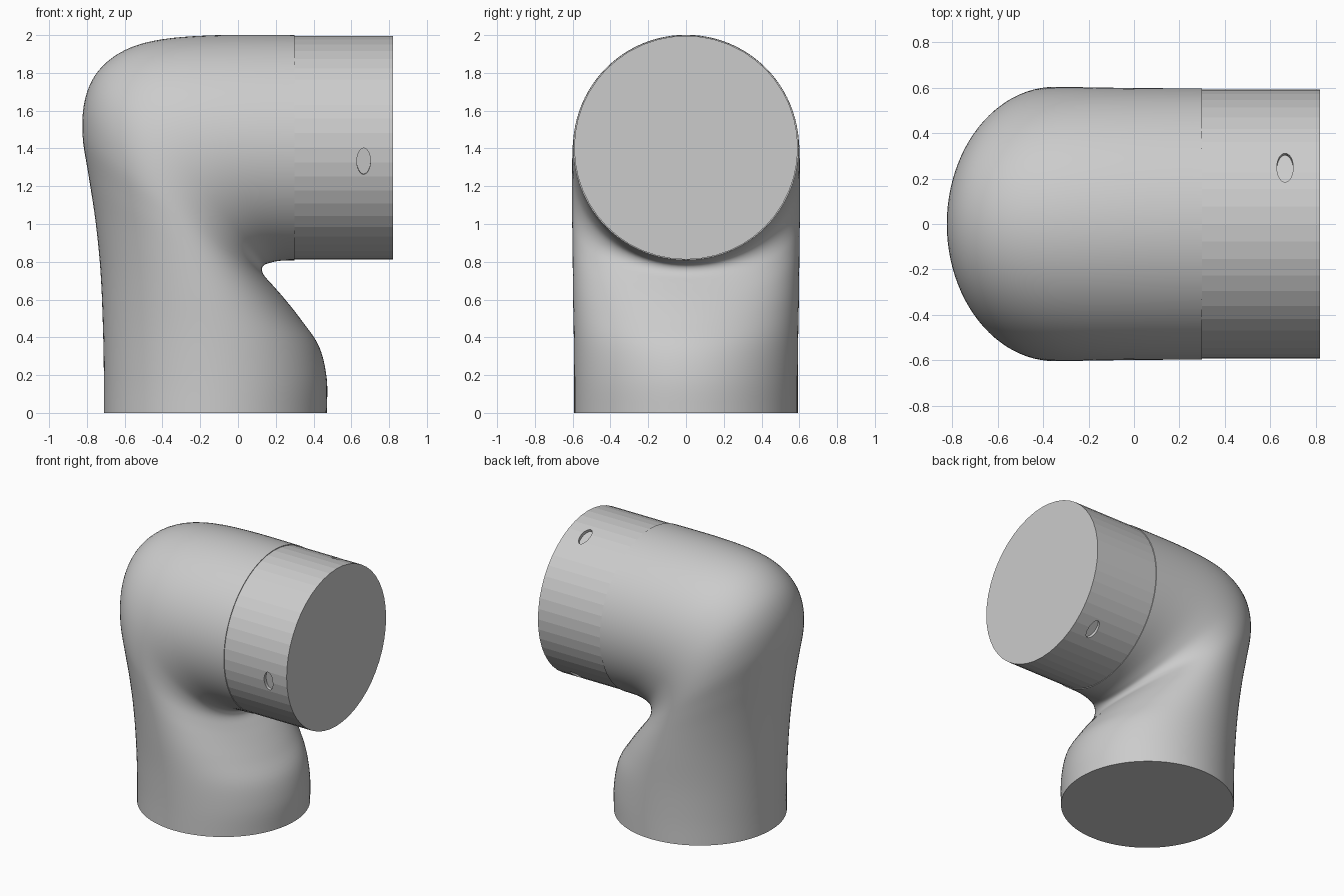
import bpy, bmesh, math
from mathutils import Vector, Matrix

if "Cube" in bpy.data.objects:
    bpy.data.objects.remove(bpy.data.objects["Cube"])

# Elbow section stations: outer x, outer z, inner x, inner z, half width in y
STATIONS = [
    (-.71, 0, .47, 0, .592), (-.71, .18, .47, .18, .592),
    (-.715, .45, .43, .35, .594), (-.728, .75, .34, .485, .598),
    (-.755, 1.02, .25, .60, .600), (-.79, 1.25, .18, .68, .602),
    (-.823, 1.47, .14, .725, .604), (-.81, 1.66, .127, .755, .604),
    (-.74, 1.81, .135, .78, .603), (-.6, 1.92, .165, .793, .602),
    (-.4, 1.978, .205, .803, .600), (-.1, 2, .25, .807, .598),
    (.3, 2, .3, .808, .597)]
SIDES, STEPS = 96, 5


def catmull(p0, p1, p2, p3, t):
    return [.5 * (2*b + (c-a)*t + (2*a-5*b+4*c-d)*t*t + (3*b-a-3*c+d)*t**3)
            for a, b, c, d in zip(p0, p1, p2, p3)]


def finish(name, bm):
    bmesh.ops.recalc_face_normals(bm, faces=bm.faces[:])
    mesh = bpy.data.meshes.new(name)
    bm.to_mesh(mesh)
    bm.free()
    ob = bpy.data.objects.new(name, mesh)
    bpy.context.collection.objects.link(ob)
    return ob


# Elbow body: elliptical sections lofted round the bend
sections = []
last = len(STATIONS) - 1
for i in range(last):
    pts = [STATIONS[min(max(i + k, 0), last)] for k in (-1, 0, 1, 2)]
    sections += [catmull(*pts, s / STEPS) for s in range(STEPS)]
sections.append(STATIONS[-1])

bm = bmesh.new()
rings = []
for ox, oz, ix, iz, w in sections:
    outer, inner = Vector((ox, 0, oz)), Vector((ix, 0, iz))
    mid, half = (outer + inner) / 2, (outer - inner) / 2
    rings.append([bm.verts.new(mid + half * math.cos(a) + Vector((0, w * math.sin(a), 0)))
                  for a in (2 * math.pi * k / SIDES for k in range(SIDES))])
for a, b in zip(rings, rings[1:]):
    for k in range(SIDES):
        n = (k + 1) % SIDES
        bm.faces.new((a[k], a[n], b[n], b[k]))
bm.faces.new(rings[0])
bm.faces.new(rings[-1])
body = finish("elbow_body", bm)
bpy.context.view_layer.objects.active = body
body.select_set(True)
bpy.ops.object.shade_smooth_by_angle(angle=math.radians(40))

# Faceted spigot end
CZ, R = 1.404, .592
bm = bmesh.new()
bmesh.ops.create_cone(bm, cap_ends=True, segments=48, radius1=R, radius2=R, depth=.57,
                      matrix=Matrix.Translation((.535, 0, CZ)) @ Matrix.Rotation(math.pi/2, 4, 'Y'))
spigot = finish("spigot", bm)

# Three shallow oval dimples spaced round the spigot
bm = bmesh.new()
for deg in (65, 187, 307):
    a = math.radians(deg)
    out = Vector((0, math.cos(a), math.sin(a)))
    rot = Matrix.Rotation(a - math.pi/2, 4, 'X')
    pos = Matrix.Translation(Vector((.665, 0, CZ)) + out * (R + .02))
    bmesh.ops.create_cone(bm, cap_ends=True, segments=32, radius1=1, radius2=1, depth=1,
                          matrix=pos @ rot @ Matrix.Diagonal((.036, .07, .09, 1)))
cutter = finish("dimple_cutter", bm)
cutter.hide_render = True
cutter.hide_set(True)
cut = spigot.modifiers.new("dimples", 'BOOLEAN')
cut.operation = 'DIFFERENCE'
cut.solver = 'EXACT'
cut.object = cutter
